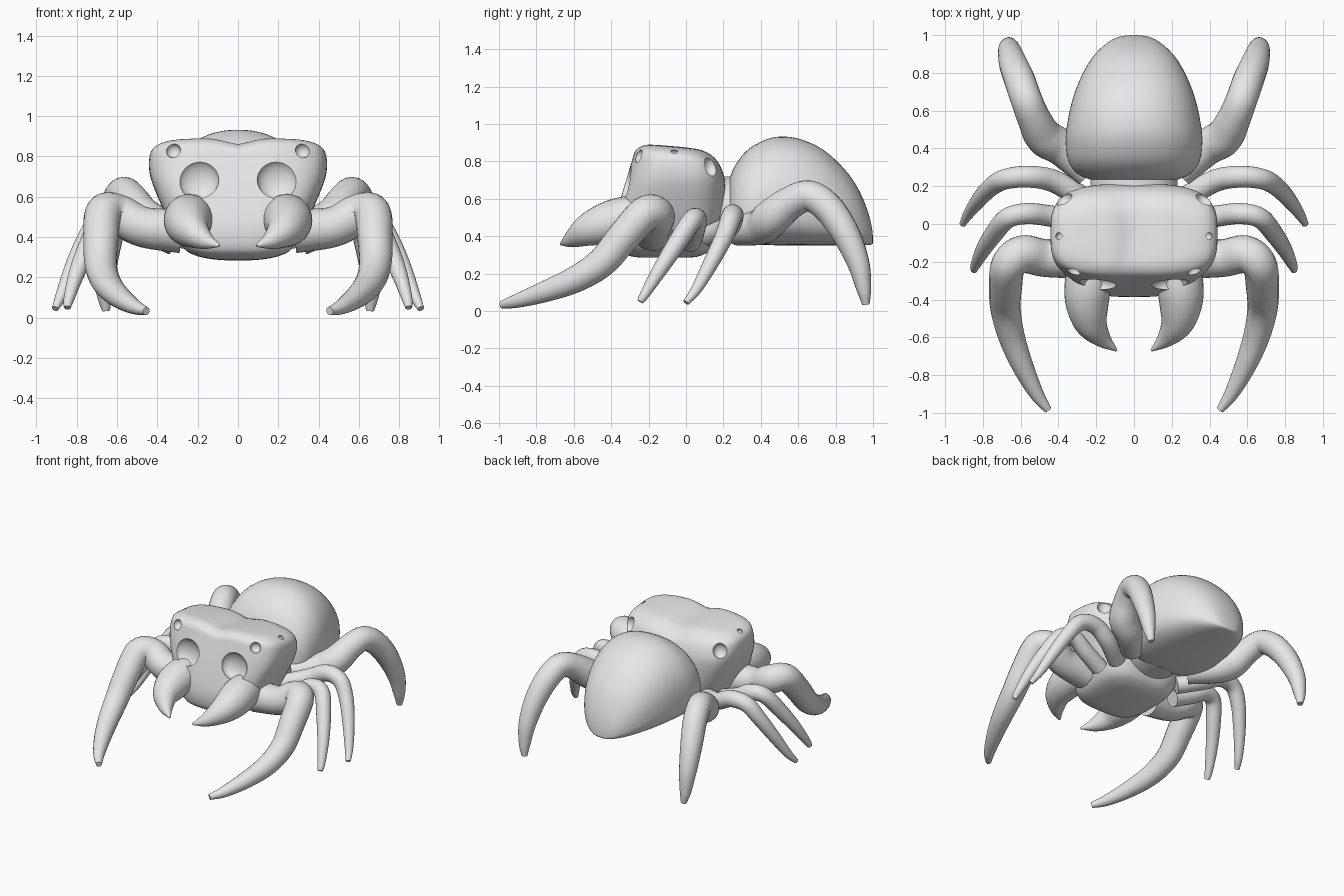
import bpy, bmesh, math
from mathutils import Vector, Matrix

if "Cube" in bpy.data.objects:
    bpy.data.objects.remove(bpy.data.objects["Cube"])

grey = bpy.data.materials.new("light_grey")
grey.use_nodes = True
grey.diffuse_color = (0.8, 0.8, 0.8, 1)
grey.node_tree.nodes["Principled BSDF"].inputs["Base Color"].default_value = (0.8, 0.8, 0.8, 1)


def spline(points, steps):
    """Smooth interpolation through tuples of any length."""
    p = [Vector(q) for q in points]
    p = [p[0] * 2 - p[1]] + p + [p[-1] * 2 - p[-2]]
    out = []
    for a, b, c, d in zip(p, p[1:], p[2:], p[3:]):
        for i in range(steps):
            t = i / steps
            out.append((b * 2 + (c - a) * t + (a * 2 - b * 5 + c * 4 - d) * t ** 2
                        + (b * 3 - a - c * 3 + d) * t ** 3) * 0.5)
    return out + [p[-2]]


def rounded(angle, power):
    """Point on a unit superellipse."""
    c, s = math.cos(angle), math.sin(angle)
    return (math.copysign(abs(c) ** (2 / power), c),
            math.copysign(abs(s) ** (2 / power), s))


def finish(name, bm):
    bmesh.ops.recalc_face_normals(bm, faces=bm.faces)
    mesh = bpy.data.meshes.new(name)
    bm.to_mesh(mesh)
    bm.free()
    mesh.materials.append(grey)
    obj = bpy.data.objects.new(name, mesh)
    bpy.context.scene.collection.objects.link(obj)
    return obj


def smooth(obj):
    bpy.ops.object.select_all(action="DESELECT")
    obj.select_set(True)
    bpy.context.view_layer.objects.active = obj
    bpy.ops.object.shade_smooth_by_angle(angle=math.radians(42))


def skin(name, rings):
    """Bridge a list of equal rings and cap both ends."""
    bm = bmesh.new()
    rows = [[bm.verts.new(co) for co in ring] for ring in rings]
    n = len(rows[0])
    for a, b in zip(rows, rows[1:]):
        for i in range(n):
            j = (i + 1) % n
            bm.faces.new((a[i], a[j], b[j], b[i]))
    bm.faces.new(rows[0])
    bm.faces.new(rows[-1])
    return finish(name, bm)


def limb(name, path, sides=20):
    """Tapered tube through (x, y, z, radius), mirrored across x."""
    pts = spline(path, 6)
    centres = [p.to_3d() if len(p) == 3 else Vector(p[:3]) for p in pts]
    rings, side = [], Vector((0, 0, 1))
    for i, c in enumerate(centres):
        tangent = (centres[min(i + 1, len(pts) - 1)] - centres[max(i - 1, 0)]).normalized()
        side = (side - tangent * side.dot(tangent)).normalized()
        other = tangent.cross(side)
        r = max(pts[i][3], 0.004)
        rings.append([c + (side * math.cos(a) + other * math.sin(a)) * r
                      for a in (math.tau * k / sides for k in range(sides))])
    obj = skin(name, rings)
    obj.modifiers.new("mirror", "MIRROR")
    smooth(obj)


ANGLES = [math.tau * k / 64 for k in range(64)]

# Head: horizontal slices (height, half width, front, back)
slices = [(.285, .02, -.15, -.05), (.287, .10, -.26, .04), (.305, .20, -.33, .10),
          (.345, .27, -.375, .15), (.45, .33, -.385, .19), (.58, .39, -.355, .21),
          (.70, .435, -.32, .21), (.80, .44, -.29, .185), (.855, .415, -.27, .15),
          (.885, .34, -.225, .09), (.892, .22, -.17, .03), (.893, .10, -.11, -.03),
          (.893, .01, -.075, -.065)]
rings = []
for z, w, front, back in spline(slices, 4):
    ring = []
    for a in ANGLES:
        u, v = rounded(a, 3.4)
        x, y = w * u, (front + back) / 2 + (back - front) / 2 * v
        # centre groove and slight fall toward the back, on the upper part only
        top = min(max((z - .68) / .17, 0), 1)
        drop = .03 * math.exp(-(x / .08) ** 2) + .09 * (y + .2)
        ring.append((x, y, z - top * drop))
    rings.append(ring)
head = skin("head", rings)

# Eye sockets: (centre, radii), cut on both sides
sockets = [((.195, -.325, .685), (.1, .06, .1)),
           ((.32, -.252, .828), (.037, .035, .037)),
           ((.39, -.065, .838), (.025, .025, .025)),
           ((.375, .135, .775), (.05, .045, .055))]
bm = bmesh.new()
for (x, y, z), radii in sockets:
    for s in (-1, 1):
        bmesh.ops.create_uvsphere(bm, u_segments=32, v_segments=20, radius=1,
                                  matrix=Matrix.Translation((s * x, y, z))
                                  @ Matrix.Diagonal((*radii, 1)))
cutter = finish("eye_socket_cutter", bm)
cutter.hide_render = True
cut = head.modifiers.new("eye_sockets", "BOOLEAN")
cut.operation, cut.solver, cut.object = "DIFFERENCE", "EXACT", cutter
bpy.context.view_layer.objects.active = head
head.select_set(True)
bpy.ops.object.modifier_apply(modifier=cut.name)
bpy.data.objects.remove(cutter)
smooth(head)

# Abdomen: slices along the body (y, half width, bottom, top)
slices = [(.212, .05, .49, .58), (.218, .13, .44, .65), (.235, .23, .40, .715),
          (.27, .305, .372, .79), (.34, .35, .357, .87), (.45, .362, .352, .924),
          (.55, .35, .35, .931), (.65, .328, .35, .905), (.75, .293, .35, .85),
          (.85, .242, .35, .755), (.92, .187, .35, .655), (.97, .125, .352, .54),
          (.993, .07, .355, .45), (1.0, .015, .365, .39)]
rings = []
for y, w, low, high in spline(slices, 4):
    mid = low + .38 * (high - low)
    ring = []
    for a in ANGLES:
        u, v = rounded(a, 2.2 if a < math.pi else 2.9)
        ring.append((w * u, y, mid + v * (high - mid if v > 0 else mid - low)))
    rings.append(ring)
smooth(skin("abdomen", rings))

# Waist joining head and abdomen
rings = [[(.23 * math.cos(a), y, .54 + .18 * math.sin(a)) for a in ANGLES]
         for y in (.1, .2, .3)]
smooth(skin("waist", rings))

# Fangs
limb("fangs", [(.23, -.18, .50, .11), (.245, -.32, .49, .122), (.247, -.43, .465, .113),
               (.225, -.53, .43, .086), (.165, -.61, .385, .047), (.092, -.67, .357, .006)], 28)

# Legs, front to back
limb("front_legs", [(.28, -.18, .43, .11), (.47, -.18, .45, .10), (.59, -.16, .51, .10),
                    (.665, -.22, .52, .093), (.68, -.34, .39, .087), (.68, -.45, .26, .08),
                    (.65, -.59, .17, .071), (.59, -.75, .105, .057),
                    (.515, -.90, .055, .038), (.455, -.985, .033, .02)])
limb("second_legs", [(.32, .02, .37, .06), (.46, .045, .43, .056), (.57, .055, .49, .056),
                     (.67, .03, .48, .054), (.74, -.05, .36, .05), (.80, -.14, .22, .04),
                     (.84, -.22, .09, .026), (.847, -.245, .05, .017)])
limb("third_legs", [(.26, .13, .40, .06), (.42, .225, .45, .06), (.55, .25, .51, .058),
                    (.67, .24, .495, .055), (.745, .205, .40, .05), (.815, .135, .26, .042),
                    (.875, .055, .115, .029), (.907, .0, .045, .017)])
limb("rear_legs", [(.24, .27, .43, .08), (.38, .40, .45, .095), (.475, .46, .50, .10),
                   (.53, .56, .58, .088), (.57, .66, .615, .083), (.605, .76, .55, .082),
                   (.64, .85, .42, .075), (.66, .92, .26, .06), (.662, .95, .12, .04),
                   (.655, .962, .035, .02)])
